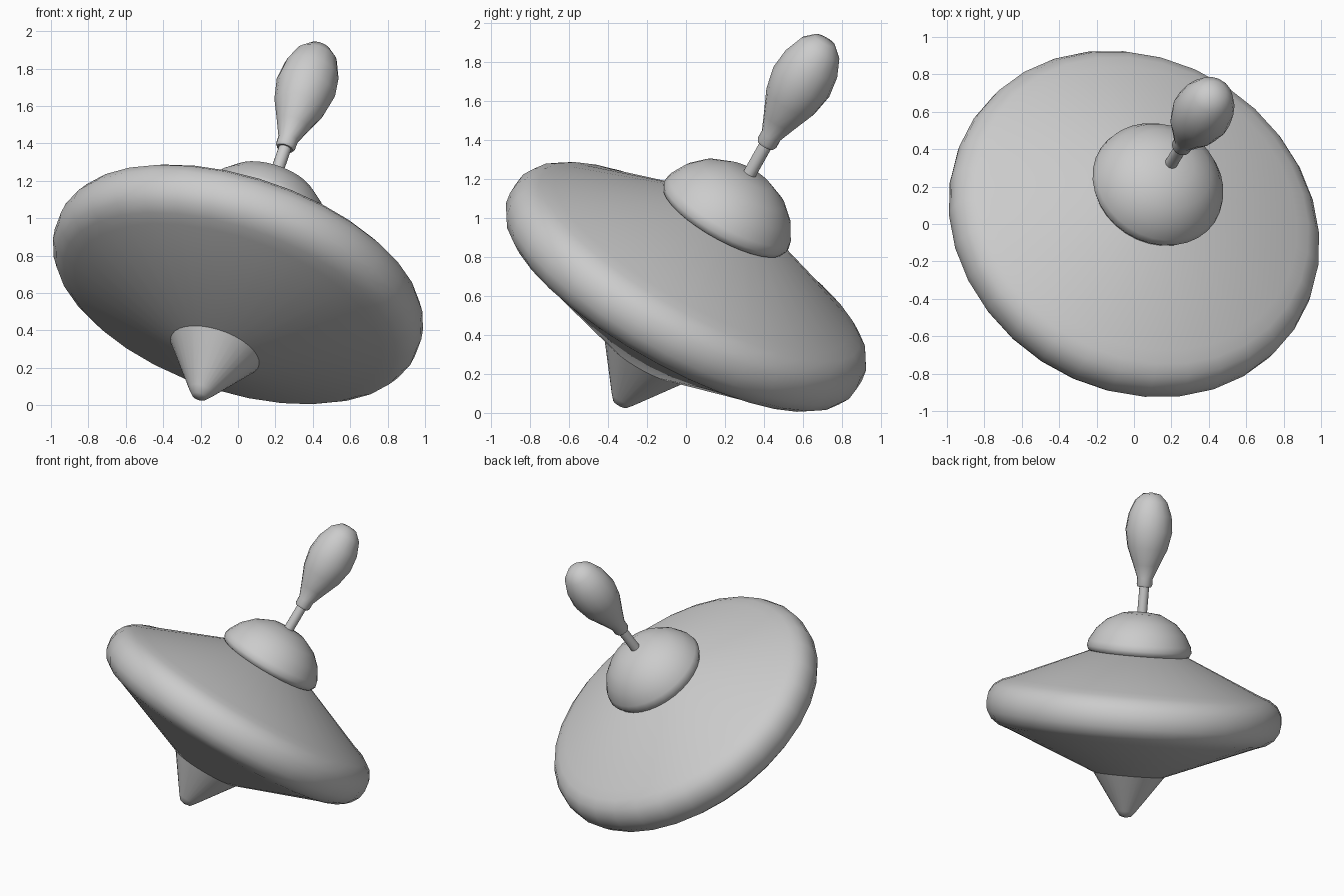
import bpy, bmesh, math
from mathutils import Vector, Matrix

if "Cube" in bpy.data.objects:
    bpy.data.objects.remove(bpy.data.objects["Cube"])

# The whole toy leans along this axis; t = 0 is the centre of the wide disc
AXIS = Vector((0.288, 0.47, 0.835)).normalized()
PLACE = Matrix.Translation((0, 0, 0.647)) @ Vector((0, 0, 1)).rotation_difference(AXIS).to_matrix().to_4x4()


def lathe(name, profile, sides, sharp=40):
    """Revolve (radius, height) points around the leaning axis."""
    bm = bmesh.new()
    verts = [bm.verts.new((r, 0, h)) for r, h in profile]
    edges = [bm.edges.new(pair) for pair in zip(verts, verts[1:])]
    bmesh.ops.spin(bm, geom=verts + edges, cent=(0, 0, 0), axis=(0, 0, 1),
                   angle=math.tau, steps=sides, use_merge=True)
    bmesh.ops.remove_doubles(bm, verts=bm.verts, dist=0.0005)
    bmesh.ops.recalc_face_normals(bm, faces=bm.faces)
    mesh = bpy.data.meshes.new(name)
    bm.to_mesh(mesh)
    bm.free()
    obj = bpy.data.objects.new(name, mesh)
    bpy.context.collection.objects.link(obj)
    obj.matrix_world = PLACE
    bpy.ops.object.select_all(action='DESELECT')
    obj.select_set(True)
    bpy.context.view_layer.objects.active = obj
    bpy.ops.object.shade_smooth_by_angle(angle=math.radians(sharp))
    return obj


# Pointed foot with a rounded tip
lathe("foot", [(0, -0.73), (0.04, -0.72), (0.068, -0.685), (0.255, -0.42), (0, -0.40)], 32)

# Wide double-cone body with a rounded rim
lathe("body", [(0, -0.43), (0.25, -0.43), (0.86, -0.18), (0.93, -0.155), (0.985, -0.115),
               (1.018, -0.06), (1.026, 0), (1.018, 0.06), (0.985, 0.115),
               (0.93, 0.153), (0.86, 0.178), (0.33, 0.41), (0, 0.41)], 32)

# Domed cap
lathe("cap", [(0, 0.395), (0.32, 0.395), (0.35, 0.41), (0.364, 0.44), (0.355, 0.48),
              (0.31, 0.56), (0.24, 0.63), (0.13, 0.685), (0, 0.70)], 32)

# Thin push rod
lathe("rod", [(0, 0.66), (0.034, 0.66), (0.034, 0.92), (0, 0.92)], 16)

# Bulb-shaped handle with a collar
lathe("handle", [(0, 0.87), (0.045, 0.87), (0.054, 0.885), (0.054, 0.93), (0.09, 1.02),
                 (0.14, 1.14), (0.163, 1.26), (0.15, 1.37), (0.112, 1.465),
                 (0.06, 1.515), (0, 1.525)], 16)
